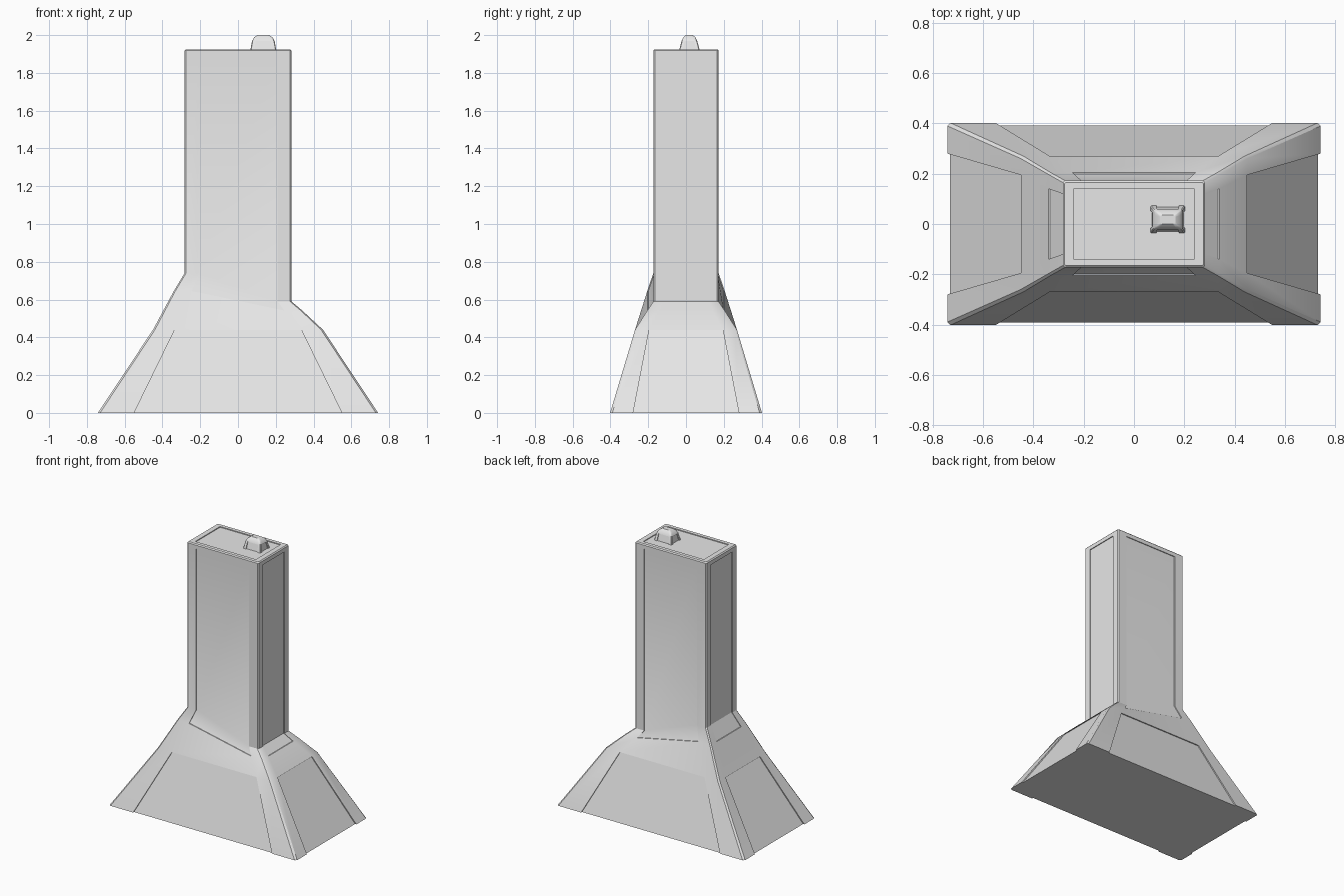
import bpy
import bmesh
import math

cube = bpy.data.objects.get("Cube")
if cube:
    bpy.data.objects.remove(cube)

grey = bpy.data.materials.new("plain grey")
grey.use_nodes = True
color = (0.8, 0.8, 0.8, 1)
grey.diffuse_color = color
grey.node_tree.nodes["Principled BSDF"].inputs["Base Color"].default_value = color


def side(half_len, out, panel, depth, chamfer):
    """Points along one side: corner, recessed panel, corner."""
    return [(-half_len + chamfer, out), (-panel, out), (-panel, out - depth),
            (panel, out - depth), (panel, out), (half_len - chamfer, out)]


def ring(hx, hy, px, py, depth, chamfer, z_left, z_right):
    """Chamfered rectangle with a panel recess in each side."""
    pts = []
    for quarter in range(4):
        if quarter % 2 == 0:
            line = side(hx, hy, px, depth, chamfer)
        else:
            line = side(hy, hx, py, depth, chamfer)
        a = quarter * math.pi / 2
        c, s = round(math.cos(a)), round(math.sin(a))
        for u, out in line:
            x, y = u * c + out * s, u * s - out * c
            pts.append((x, y, z_left if x < 0 else z_right))
    return pts


def loft(name, rings, location=(0, 0, 0)):
    bm = bmesh.new()
    loops = [[bm.verts.new(p) for p in ring(*r)] for r in rings]
    for low, high in zip(loops, loops[1:]):
        n = len(low)
        for i in range(n):
            j = (i + 1) % n
            bm.faces.new((low[i], low[j], high[j], high[i]))
    bm.faces.new(loops[0][::-1])
    bm.faces.new(loops[-1])
    bmesh.ops.remove_doubles(bm, verts=bm.verts[:], dist=1e-5)
    bmesh.ops.recalc_face_normals(bm, faces=bm.faces[:])
    mesh = bpy.data.meshes.new(name)
    bm.to_mesh(mesh)
    bm.free()
    mesh.materials.append(grey)
    obj = bpy.data.objects.new(name, mesh)
    obj.location = location
    bpy.context.collection.objects.link(obj)
    bpy.ops.object.select_all(action="DESELECT")
    obj.select_set(True)
    bpy.context.view_layer.objects.active = obj
    bpy.ops.object.shade_smooth_by_angle(angle=math.radians(30))
    return obj


# Flared foot and tall shaft, from the ground to the sunken roof
foot = (0.742, 0.402, 0.55, 0.28)
shoulder = (0.45, 0.27, 0.335, 0.195)
panel_foot = (0.34, 0.205, 0.245, 0.14)
shaft = (0.283, 0.173, 0.21, 0.12)
roof = (0.24, 0.14, 0.21, 0.12)
loft("tower", [
    foot + (0.01, 0.012, 0, 0),
    shoulder + (0.008, 0.01, 0.44, 0.44),
    shoulder + (0, 0.01, 0.44, 0.44),
    panel_foot + (0, 0.008, 0.645, 0.542),
    panel_foot + (0.006, 0.008, 0.645, 0.542),
    shaft + (0.006, 0.008, 0.74, 0.59),
    shaft + (0.006, 0.008, 1.89, 1.89),
    shaft + (0, 0.008, 1.89, 1.89),
    shaft + (0, 0.008, 1.918, 1.918),
    (0.276, 0.166, 0.21, 0.12, 0, 0.006, 1.925, 1.925),
    roof + (0, 0.002, 1.925, 1.925),
    roof + (0, 0.002, 1.919, 1.919),
])

# Small vent on the roof
loft("roof_vent", [
    (0.069, 0.055, 0.045, 0.035, 0.006, 0.004, 0, 0),
    (0.06, 0.042, 0.042, 0.026, 0.006, 0.004, 0.05, 0.05),
    (0.06, 0.042, 0.042, 0.026, 0, 0.004, 0.05, 0.05),
    (0.048, 0.032, 0.03, 0.016, 0, 0.003, 0.071, 0.071),
    (0.031, 0.018, 0.02, 0.01, 0, 0.003, 0.082, 0.082),
], (0.134, 0.018, 1.918))
